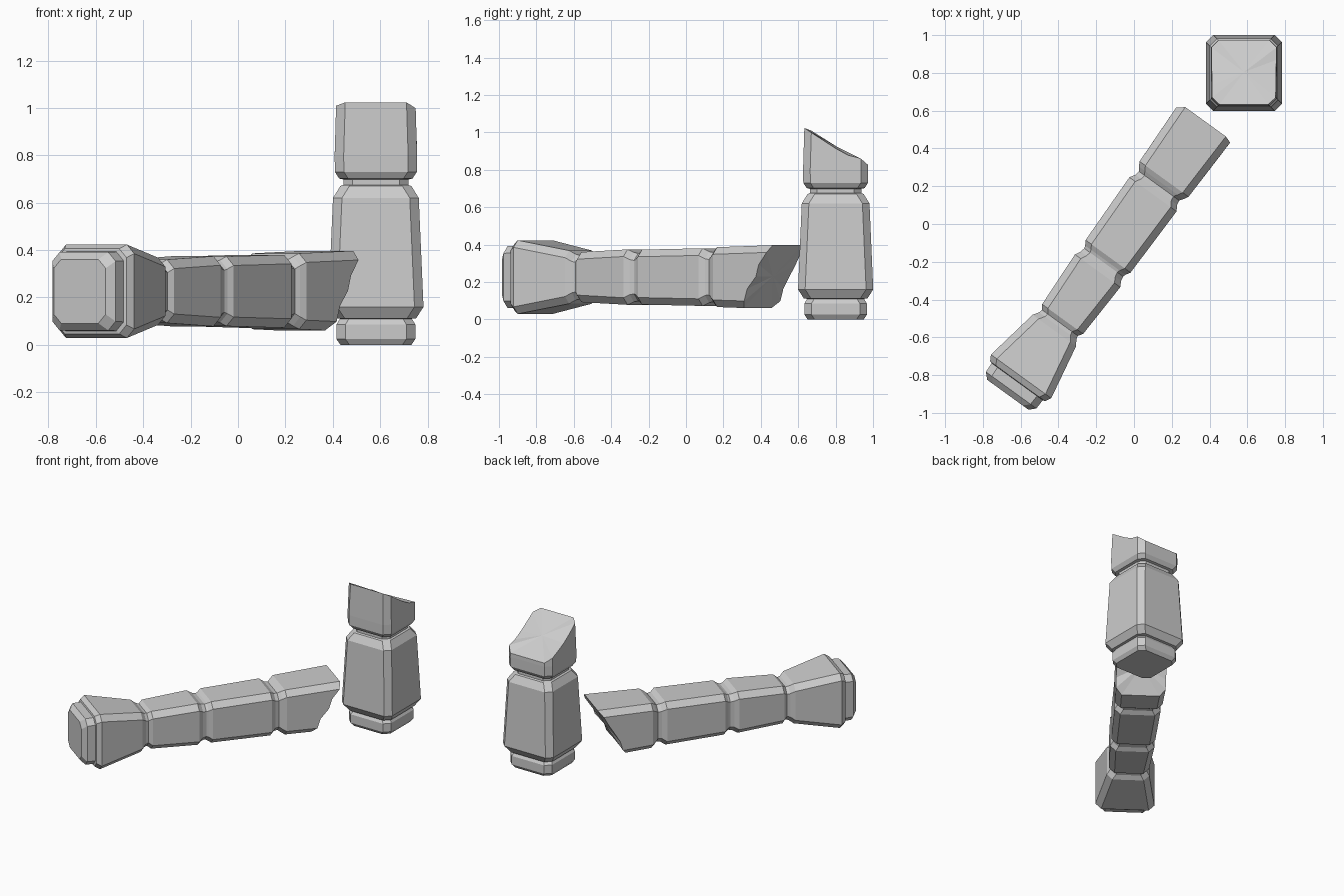
import bpy, bmesh, random
from mathutils import Vector, Matrix

if "Cube" in bpy.data.objects:
    bpy.data.objects.remove(bpy.data.objects["Cube"])

random.seed(4)


def chamfered_square(h, c):
    k = h - c
    return [(k, -h), (h, -k), (h, k), (k, h), (-k, h), (-h, k), (-h, -k), (-k, -h)]


def broken_column(name, profile, tip, matrix, slope=0.58, chamfer=0.038):
    """Loft chamfered squares along local z, then break the top off at a slant."""
    bm = bmesh.new()
    rings = [[bm.verts.new((x, y, z)) for x, y in chamfered_square(h, chamfer)]
             for z, h in profile]
    for a, b in zip(rings, rings[1:]):
        for i in range(8):
            j = (i + 1) % 8
            bm.faces.new((a[i], a[j], b[j], b[i]))
    bm.faces.new(rings[0][::-1])
    bm.faces.new(rings[-1])

    # slanted break, high on the local -y side
    mid = tip - slope * 0.17
    cut = bmesh.ops.bisect_plane(
        bm, geom=bm.verts[:] + bm.edges[:] + bm.faces[:],
        plane_co=(0, 0, mid), plane_no=(0, slope, 1), clear_outer=True)
    rim = [e for e in cut['geom_cut'] if isinstance(e, bmesh.types.BMEdge)]
    bmesh.ops.subdivide_edges(bm, edges=[e for e in rim if e.calc_length() > 0.1], cuts=3)

    # rough stone on the break
    edges = [e for e in bm.edges if e.is_boundary]
    rough = bmesh.ops.holes_fill(bm, edges=edges, sides=0)['faces']
    poked = bmesh.ops.poke(bm, faces=rough)
    verts = {v for f in poked['faces'] for v in f.verts}
    for v in verts:
        if abs(v.co.y) < 0.15:
            v.co.z += random.uniform(-0.014, 0.014)
    bmesh.ops.recalc_face_normals(bm, faces=bm.faces[:])

    mesh = bpy.data.meshes.new(name)
    bm.to_mesh(mesh)
    bm.free()
    obj = bpy.data.objects.new(name, mesh)
    bpy.context.collection.objects.link(obj)
    obj.matrix_world = matrix
    return obj


# standing stump: foot, tapered block, neck, broken block
stump = [(0, .15), (.025, .167), (.085, .167), (.11, .152),
         (.112, .17), (.16, .201), (.62, .181), (.67, .15),
         (.675, .137), (.698, .137), (.702, .155), (.73, .173), (.80, .174), (1.1, .165)]
broken_column("standing_stump", stump, 1.025, Matrix.Translation((.582, .80, 0)))

# fallen shaft: cap, flared head, three blocks divided by necks
shaft = [(0, .135), (.03, .165), (.085, .167), (.088, .18), (.12, .197),
         (.42, .142), (.45, .122), (.47, .117), (.495, .134),
         (.81, .148), (.84, .132), (.865, .127), (.88, .132), (.905, .147),
         (1.31, .154), (1.34, .136), (1.365, .132), (1.385, .146), (1.41, .16), (1.9, .174)]
axis = Vector((1.046, 1.444, 0)).normalized()
down = Vector((0, 0, -1))
side = down.cross(axis)
lay = Matrix((side, down, axis)).transposed().to_4x4()
lay.translation = (-.668, -.904, .226)
broken_column("fallen_shaft", shaft, 1.784, lay)
